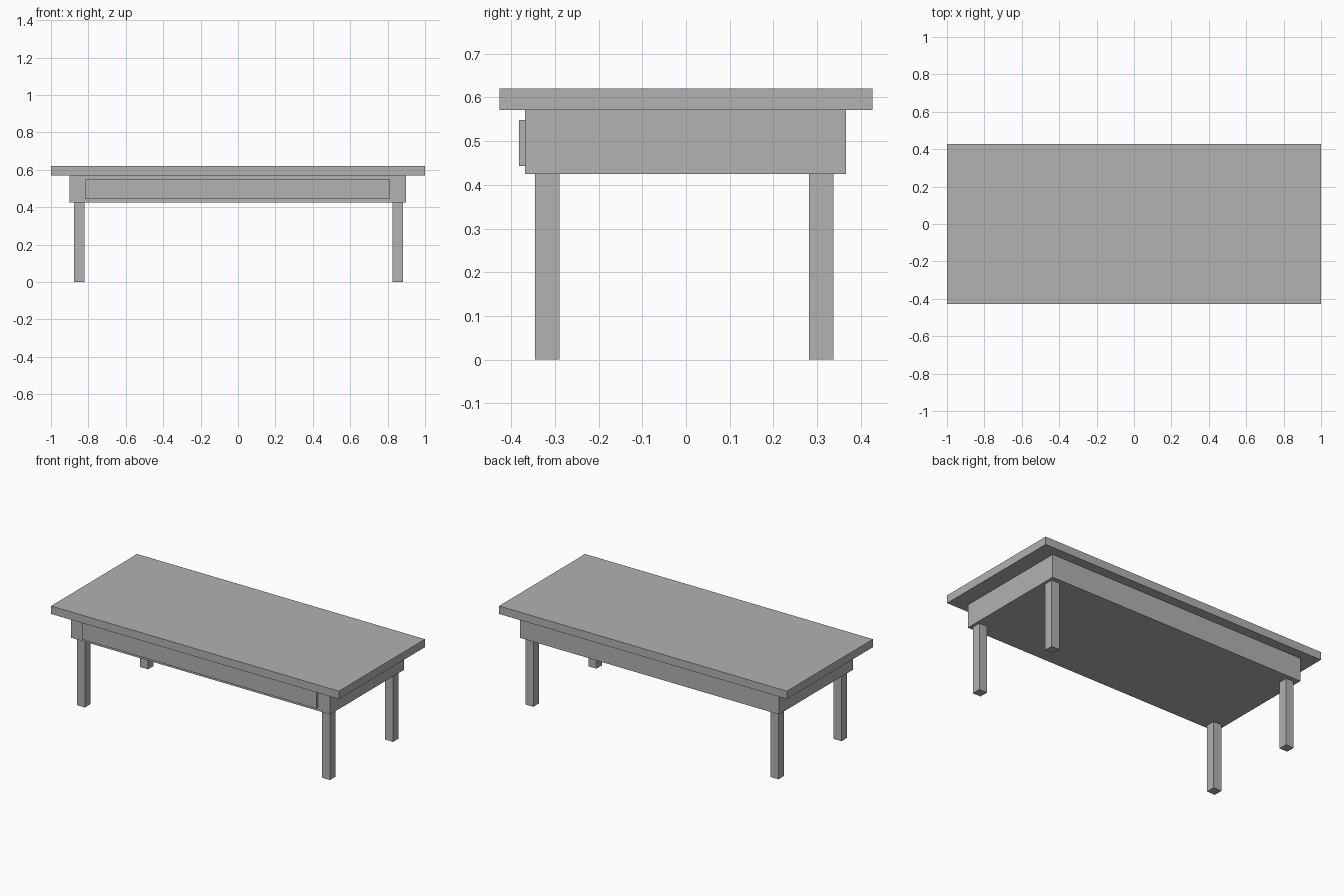
import bpy

default = bpy.data.objects.get("Cube")
if default:
    bpy.data.objects.remove(default, do_unlink=True)

# Single flat grey
grey = bpy.data.materials.new("plain_grey")
grey.use_nodes = True
colour = (0.445, 0.445, 0.445, 1)
grey.diffuse_color = colour
grey.node_tree.nodes["Principled BSDF"].inputs["Base Color"].default_value = colour


def box(name, x, y, z):
    """Box spanning the (low, high) range on each axis."""
    spans = (x, y, z)
    bpy.ops.mesh.primitive_cube_add(size=1, location=[(a + b) / 2 for a, b in spans])
    obj = bpy.context.object
    obj.name = name
    obj.scale = [b - a for a, b in spans]
    bpy.ops.object.transform_apply(location=False, rotation=False, scale=True)
    obj.data.materials.append(grey)
    return obj


top_z, slab_z, apron_z = 0.621, 0.571, 0.425

# Table top and the closed body beneath it
box("table_top", (-1, 1), (-0.427, 0.427), (slab_z, top_z))
box("apron", (-0.902, 0.898), (-0.368, 0.366), (apron_z, slab_z))

# Wide drawer front standing proud of the body
box("drawer_front", (-0.817, 0.813), (-0.382, -0.368), (0.443, 0.548))

# Four square legs
leg = 0.056
for side, x in (("right", -0.878), ("left", 0.825)):
    for end, y in (("front", -0.346), ("back", 0.281)):
        box(f"{end}_{side}_leg", (x, x + leg), (y, y + leg), (0, apron_z))
